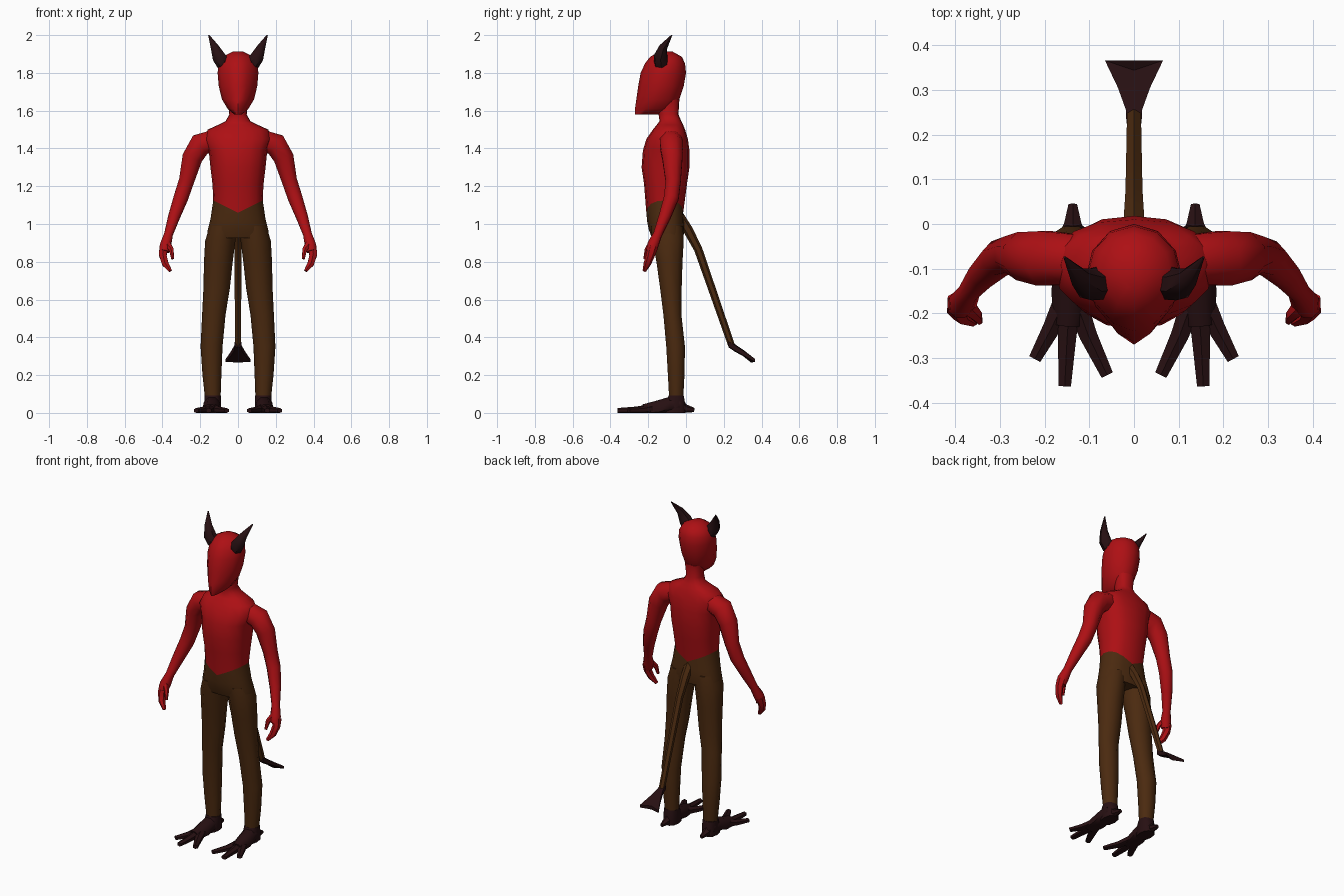
import bpy, bmesh, math
from mathutils import Vector


def material(name, rgb):
    m = bpy.data.materials.new(name)
    m.diffuse_color = (*rgb, 1)
    return m


RED = material("red skin", (0.42, 0.005, 0.007))
BROWN = material("brown fur", (0.07, 0.023, 0.005))
DARK = material("dark horn", (0.02, 0.005, 0.006))


def finish(name, rings, mat, angle=50, floor=False):
    """Skin a list of equal vertex rings, cap both ends and shade."""
    bm = bmesh.new()
    vs = [[bm.verts.new((p[0], p[1], max(p[2], 0) if floor else p[2])) for p in r] for r in rings]
    n = len(vs[0])
    for a, b in zip(vs, vs[1:]):
        for i in range(n):
            bm.faces.new((a[i], a[(i + 1) % n], b[(i + 1) % n], b[i]))
    bm.faces.new(vs[0])
    bm.faces.new(vs[-1])
    bmesh.ops.recalc_face_normals(bm, faces=bm.faces)
    me = bpy.data.meshes.new(name)
    bm.to_mesh(me)
    bm.free()
    me.materials.append(mat)
    me.shade_smooth()
    me.set_sharp_from_angle(angle=math.radians(angle))
    ob = bpy.data.objects.new(name, me)
    bpy.context.collection.objects.link(ob)
    return ob


def power(v, e):
    return math.copysign(abs(v) ** e, v) if abs(v) > 1e-6 else 0.0


def level_loft(name, spec, mat, n=12, front=0.9, back=0.8, cx=0.0, angle=50):
    """Horizontal rings: z, front y, back y, half width, optional centre dip and x offset."""
    rings = []
    for row in spec:
        z, yf, yb, hw = row[:4]
        dip = row[4] if len(row) > 4 else 0
        ox = row[5] if len(row) > 5 else cx
        ring = []
        for i in range(n):
            t = 2 * math.pi * i / n
            e = front if math.sin(t) < 0 else back
            x = power(math.cos(t), e)
            y = (yf + yb) / 2 + power(math.sin(t), e) * (yb - yf) / 2
            ring.append((ox + hw * x, y, z - dip * (1 - abs(x))))
        rings.append(ring)
    return finish(name, rings, mat, angle)


def tube(name, pts, mat, n=8, s=1, flat=1.0, floor=False):
    """Tapered limb along points (x, y, z, radius); s = -1 mirrors it."""
    ps = [Vector(p[:3]) for p in pts]
    d = (ps[-1] - ps[0]).normalized()
    ref = Vector((0, 1, 0)) if abs(d.z) > 0.7 else Vector((0, 0, 1))
    rings = []
    for i, p in enumerate(ps):
        t = (ps[min(i + 1, len(ps) - 1)] - ps[max(i - 1, 0)]).normalized()
        u = t.cross(ref).normalized()
        v = u.cross(t)
        ring = []
        for k in range(n):
            a = 2 * math.pi * (k + 0.5) / n
            q = p + pts[i][3] * (u * math.cos(a) + v * math.sin(a) * flat)
            ring.append((q.x * s, q.y, q.z))
        rings.append(ring)
    return finish(name, rings, mat, floor=floor)


# Head with a ridged face and pointed chin
level_loft("head", [
    (1.58, -0.27, -0.12, 0.02), (1.61, -0.27, -0.065, 0.055), (1.66, -0.263, -0.035, 0.085),
    (1.73, -0.253, -0.012, 0.102), (1.80, -0.24, 0.0, 0.108), (1.85, -0.217, -0.005, 0.103),
    (1.885, -0.19, -0.022, 0.082), (1.912, -0.145, -0.07, 0.03)], RED, front=1.2, back=1.0)

# Neck and torso, ending in a V at the waist
level_loft("torso", [
    (1.66, -0.15, -0.035, 0.055), (1.58, -0.145, -0.04, 0.046), (1.545, -0.14, -0.025, 0.065),
    (1.525, -0.155, -0.015, 0.105), (1.50, -0.175, -0.005, 0.16), (1.45, -0.21, 0.01, 0.178),
    (1.39, -0.228, 0.018, 0.155), (1.30, -0.235, 0.018, 0.146), (1.21, -0.222, 0.005, 0.135),
    (1.125, -0.21, -0.015, 0.131, 0.065)], RED, n=16)

# Hips
level_loft("hips", [
    (1.125, -0.21, -0.015, 0.131, 0.065), (1.03, -0.205, -0.01, 0.145, 0.02),
    (0.97, -0.197, -0.008, 0.16), (0.925, -0.18, -0.015, 0.165)], BROWN, n=16)

# Horns, arms, hands, legs and feet on both sides
for s, side in ((1, "left"), (-1, "right")):
    tube(side + "_horn", [(0.075, -0.13, 1.85, 0.04), (0.1, -0.135, 1.885, 0.037),
                          (0.122, -0.12, 1.935, 0.023), (0.155, -0.075, 2.0, 0.003)], DARK, 7, s)
    tube(side + "_arm", [
        (0.12, -0.08, 1.445, 0.06), (0.2, -0.077, 1.42, 0.066), (0.242, -0.072, 1.35, 0.058),
        (0.272, -0.068, 1.23, 0.044), (0.302, -0.077, 1.14, 0.042), (0.338, -0.112, 1.04, 0.034),
        (0.368, -0.15, 0.945, 0.025), (0.383, -0.175, 0.89, 0.032), (0.39, -0.185, 0.855, 0.028)], RED, 8, s)
    tube(side + "_fingers", [(0.392, -0.175, 0.88, 0.028), (0.398, -0.188, 0.835, 0.023),
                             (0.385, -0.205, 0.79, 0.02), (0.358, -0.22, 0.752, 0.01)], RED, 6, s)
    tube(side + "_thumb", [(0.372, -0.185, 0.89, 0.02), (0.353, -0.205, 0.865, 0.014),
                           (0.346, -0.218, 0.815, 0.008)], RED, 6, s)
    leg = [(0.99, -0.19, -0.012, 0.07, 0, 0.08), (0.91, -0.182, -0.008, 0.08, 0, 0.094),
           (0.80, -0.16, -0.015, 0.076, 0, 0.104), (0.66, -0.14, -0.02, 0.07, 0, 0.113),
           (0.52, -0.122, -0.022, 0.062, 0, 0.128), (0.35, -0.107, -0.003, 0.058, 0, 0.14),
           (0.20, -0.098, -0.006, 0.05, 0, 0.138), (0.09, -0.092, -0.012, 0.042, 0, 0.134)]
    level_loft(side + "_leg", [(*r[:5], r[5] * s) for r in leg], BROWN, n=10, front=1, back=1)
    level_loft(side + "_ankle", [(0.092, -0.093, -0.011, 0.043), (0.04, -0.12, 0.0, 0.045),
                                 (0, -0.12, 0.0, 0.042)], DARK, n=10, cx=0.134 * s)
    tube(side + "_foot", [(0.137, -0.03, 0.045, 0.04), (0.138, -0.09, 0.04, 0.046),
                          (0.142, -0.15, 0.022, 0.046), (0.148, -0.225, 0.012, 0.036)],
         DARK, 8, s, floor=True)
    toes = {"inner": (0.06, -0.338), "middle": (0.155, -0.363), "outer": (0.222, -0.302)}
    for label, (x, y) in toes.items():
        tube(f"{side}_{label}_toe", [(0.142, -0.14, 0.03, 0.03),
                                     (0.145 * 0.5 + x * 0.5, -0.08 + y * 0.5, 0.014, 0.023),
                                     (x, y, 0.012, 0.016)], DARK, 6, s, 0.85, True)
    tube(side + "_heel_spur", [(0.137, -0.03, 0.035, 0.035), (0.137, 0.0, 0.022, 0.022),
                               (0.137, 0.044, 0.015, 0.011)], DARK, 6, s, floor=True)

# Tail
tube("tail", [(0, -0.05, 1.06, 0.028), (0, 0.01, 0.97, 0.026), (0, 0.065, 0.865, 0.022),
              (0, 0.15, 0.62, 0.02), (0, 0.24, 0.36, 0.018)], BROWN, 6)

# Forked tail tip: rings are short slices across a flattened arrow
slices = []
for y, w, h, notch in ((0.225, 0.017, 0.018, 0), (0.255, 0.018, 0.02, 0), (0.305, 0.036, 0.017, 0),
                       (0.366, 0.065, 0.011, 0.022)):
    z = 0.362 - 0.62 * (y - 0.23)
    slices.append([(x * w, y - notch * (1 - abs(x)), z + k * h * (1.0 if x == 0 else 0.7))
                   for x, k in ((-1, -1), (0, -1), (1, -1), (1, 1), (0, 1), (-1, 1))])
finish("tail_tip", slices, DARK, 30)
